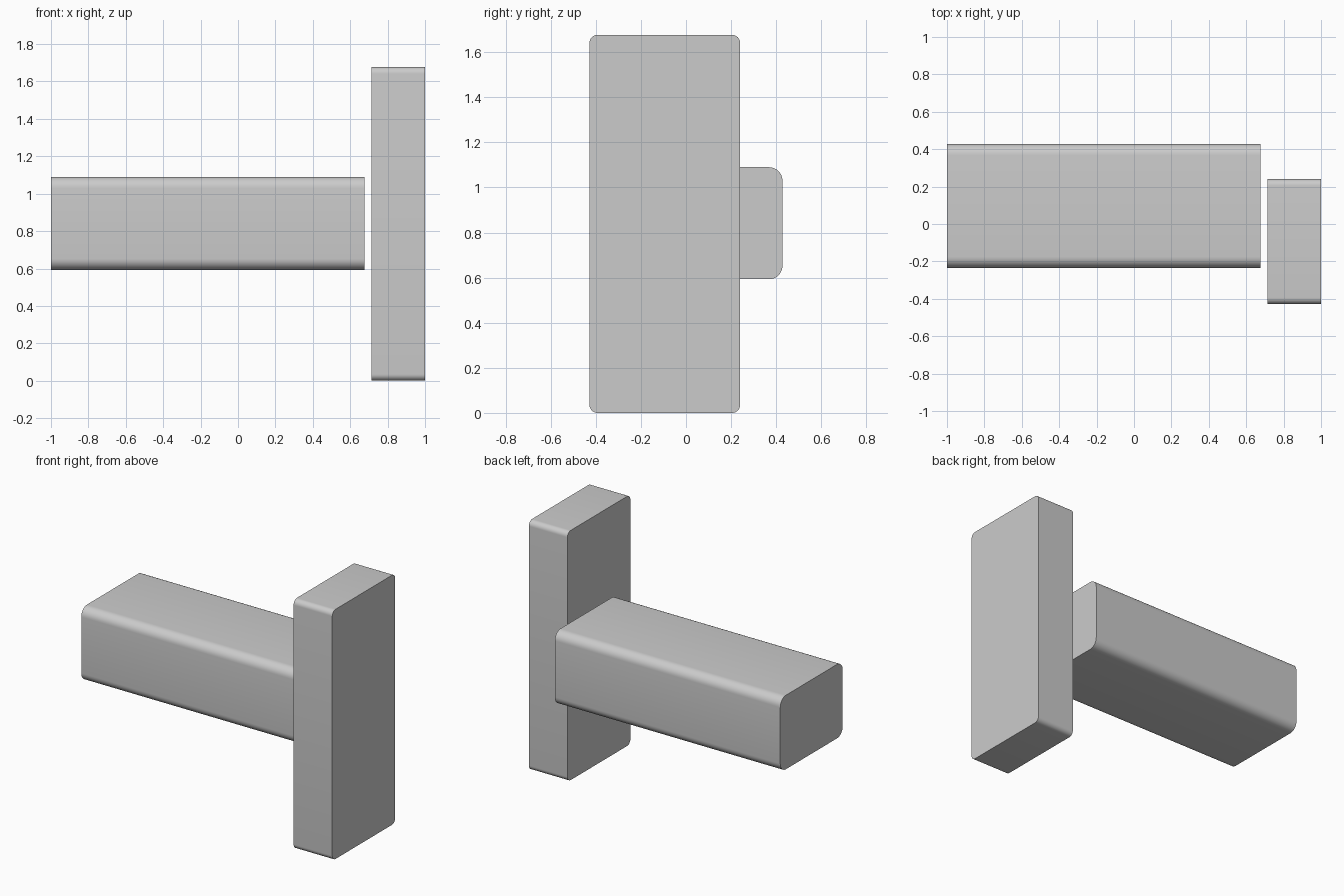
import bpy
import bmesh
import math
from mathutils import Vector

default_cube = bpy.data.objects.get("Cube")
if default_cube:
    bpy.data.objects.remove(default_cube, do_unlink=True)

# Single plain grey finish
grey = bpy.data.materials.new("light_grey")
grey.use_nodes = True
colour = (0.6, 0.6, 0.6, 1.0)
grey.diffuse_color = colour
grey.node_tree.nodes["Principled BSDF"].inputs["Base Color"].default_value = colour


def rounded_block(name, low, high, radius):
    """Block whose four lengthwise (x) edges are rounded, with flat ends."""
    low, high = Vector(low), Vector(high)
    size = high - low
    bm = bmesh.new()
    bmesh.ops.create_cube(bm, size=1)
    bmesh.ops.scale(bm, vec=size, verts=bm.verts)
    long_edges = [e for e in bm.edges
                  if abs(e.verts[0].co.x - e.verts[1].co.x) > size.x / 2]
    bmesh.ops.bevel(bm, geom=long_edges, offset=radius, offset_type='OFFSET',
                    segments=8, profile=0.5, affect='EDGES')
    bmesh.ops.recalc_face_normals(bm, faces=bm.faces)
    mesh = bpy.data.meshes.new(name)
    bm.to_mesh(mesh)
    bm.free()
    mesh.materials.append(grey)
    obj = bpy.data.objects.new(name, mesh)
    obj.location = (low + high) / 2
    bpy.context.collection.objects.link(obj)

    bpy.ops.object.select_all(action='DESELECT')
    obj.select_set(True)
    bpy.context.view_layer.objects.active = obj
    bpy.ops.object.shade_smooth_by_angle(angle=math.radians(30))
    return obj


# Long horizontal beam
rounded_block("horizontal_beam", (-1, -0.235, 0.593), (0.675, 0.428, 1.09), 0.06)

# Upright slab, standing just clear of the beam's end
rounded_block("upright_slab", (0.713, -0.428, 0), (1, 0.24, 1.677), 0.035)
